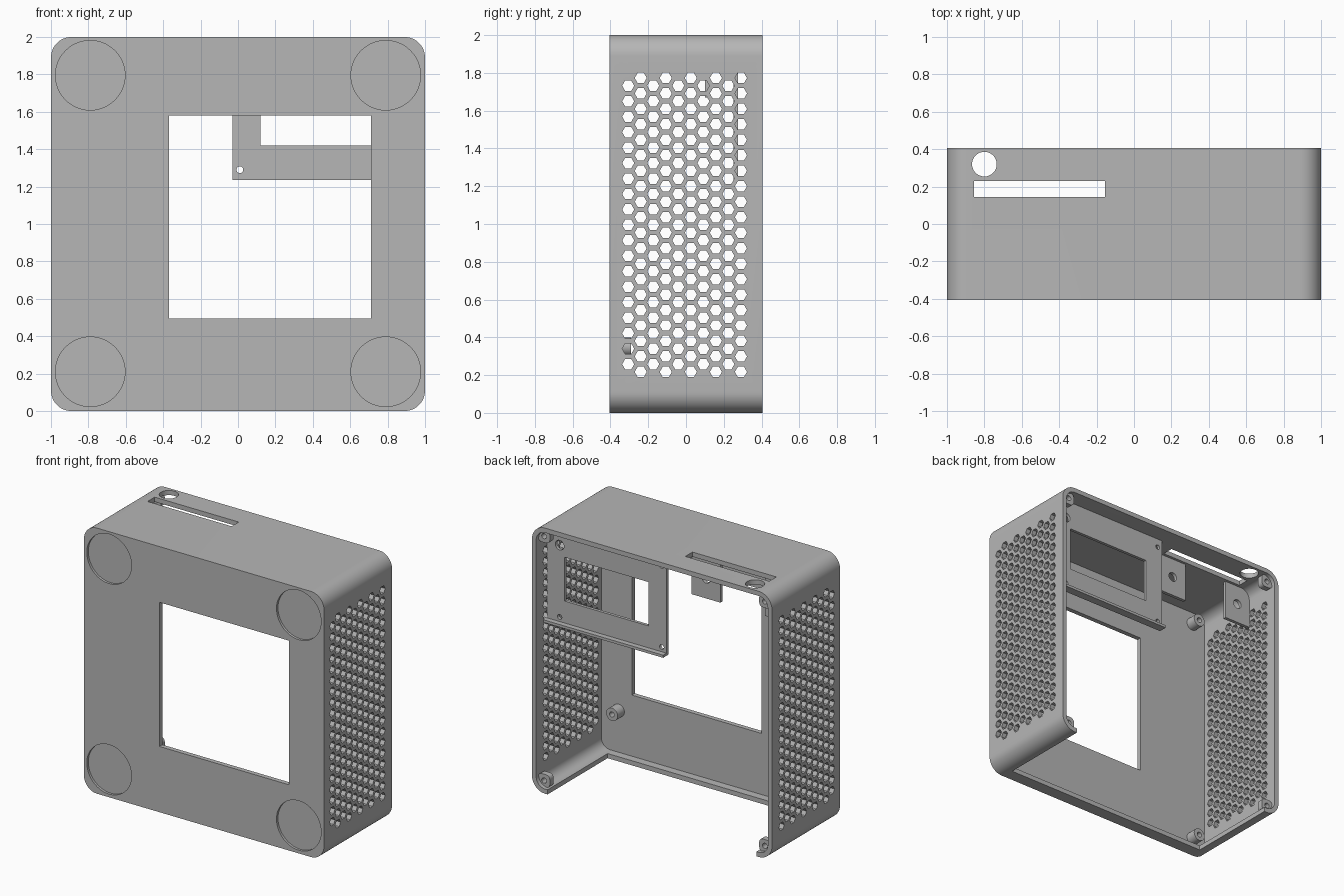
import bpy
import bmesh
from math import cos, sin, pi, radians

old = bpy.data.objects.get("Cube")
if old:
    bpy.data.objects.remove(old, do_unlink=True)

grey = bpy.data.materials.new("plain grey")
grey.use_nodes = True
colour = (0.47, 0.47, 0.47, 1)
grey.diffuse_color = colour
grey.node_tree.nodes["Principled BSDF"].inputs["Base Color"].default_value = colour

W, D, T, R = 1.0, 0.405, 0.035, 0.11   # half width, half depth, wall, corner radius


# Outline helpers
def ring(u, v, r, n=32):
    return [(u + r * cos(2 * pi * i / n), v + r * sin(2 * pi * i / n)) for i in range(n)]


def rect(u0, u1, v0, v1):
    return [(u0, v0), (u1, v0), (u1, v1), (u0, v1)]


def rounded(u0, u1, v0, v1, r, n=12):
    pts = []
    corners = [(u1 - r, v1 - r), (u0 + r, v1 - r), (u0 + r, v0 + r), (u1 - r, v0 + r)]
    for k, (u, v) in enumerate(corners):
        for i in range(n + 1):
            a = (k + i / n) * pi / 2
            pts.append((u + r * cos(a), v + r * sin(a)))
    return pts


# Extrudes every outline along its axis into one mesh object
def prisms(name, shapes):
    bm = bmesh.new()
    for axis, pts, lo, hi in shapes:
        def place(p, t):
            c = list(p)
            c.insert("xyz".index(axis), t)
            return bm.verts.new(c)
        a = [place(p, lo) for p in pts]
        b = [place(p, hi) for p in pts]
        bm.faces.new(a)
        bm.faces.new(b[::-1])
        for i in range(len(pts)):
            j = (i + 1) % len(pts)
            bm.faces.new((a[j], a[i], b[i], b[j]))
    bmesh.ops.recalc_face_normals(bm, faces=bm.faces)
    mesh = bpy.data.meshes.new(name)
    bm.to_mesh(mesh)
    bm.free()
    obj = bpy.data.objects.new(name, mesh)
    bpy.context.collection.objects.link(obj)
    mesh.materials.append(grey)
    return obj


def activate(obj):
    bpy.ops.object.select_all(action="DESELECT")
    obj.select_set(True)
    bpy.context.view_layer.objects.active = obj


def cut(obj, shapes):
    cutter = prisms("cutter", shapes)
    cutter.hide_render = True
    mod = obj.modifiers.new("cut", "BOOLEAN")
    mod.operation, mod.solver, mod.object = "DIFFERENCE", "EXACT", cutter
    activate(obj)
    bpy.ops.object.modifier_apply(modifier=mod.name)
    bpy.data.objects.remove(cutter, do_unlink=True)


def smooth(obj):
    activate(obj)
    bpy.ops.object.shade_smooth_by_angle(angle=radians(30))


# Case: rounded tray, open at the back
case = prisms("case", [("y", rounded(-W, W, 0, 2, R, 12), -D, D)])
cut(case, [("y", rounded(-W + T, W - T, T, 2 - T, R - T, 12), -D + T, D + 0.1)])

# Front window, foot recesses, top openings and open underside
openings = [
    ("y", rect(-0.37, 0.71, 0.495, 1.58), -0.6, -0.3),
    ("z", rect(-0.855, -0.155, 0.145, 0.23), 1.9, 2.1),
    ("z", ring(-0.8, 0.32, 0.066), 1.9, 2.1),
    ("z", rect(-0.87, 0.87, -0.31, 0.6), -0.1, 0.1),
]
for x in (-0.79, 0.79):
    for z in (0.21, 1.795):
        openings.append(("y", ring(x, z, 0.186, 48), -0.6, -D + 0.018))
cut(case, openings)

# Honeycomb vents through both side walls
vents = []
for col in range(10):
    odd = col % 2
    for row in range(19 + odd):
        z = 0.995 + (row - (18 + odd) / 2) * 0.0819
        vents.append(("x", ring(-0.306 + col * 0.0663, z, 0.032, 6), -1.2, 1.2))
cut(case, vents)
smooth(case)

# Mounting panel with window, screw holes and bottom ledge
panel = prisms("mounting_panel", [("y", rect(-0.03, W - T, 1.235, 2 - T), 0.252, 0.275)])
holes = [("y", rect(0.12, 0.82, 1.42, 1.75), 0, 0.5), ("y", ring(0.86, 1.83, 0.036), 0, 0.5)]
for x, z in ((0.01, 1.29), (0.86, 1.29), (0.01, 1.9)):
    holes.append(("y", ring(x, z, 0.018, 16), 0, 0.5))
cut(panel, holes)
smooth(panel)
prisms("panel_ledge", [("z", rect(-0.03, W - T, 0.275, 0.315), 1.235, 1.255)])

# Hanging tabs beside the top slot
for name, x0, x1 in (("inner_tab", -0.375, -0.135), ("outer_tab", -W + T, -0.745)):
    tab = prisms(name, [("y", rect(x0, x1, 1.67, 2 - T), 0.1, 0.125)])
    cut(tab, [("y", ring((x0 + x1) / 2, 1.82, 0.035, 24), 0, 0.3)])
    smooth(tab)

# Standoffs on the inside of the front plate
for x, z in ((-0.85, 0.11), (-0.85, 1.87), (0.82, 0.35), (0.82, 1.87)):
    boss = prisms("standoff", [("y", ring(x, z, 0.048), -D + T, -0.29)])
    cut(boss, [("y", ring(x, z, 0.02, 16), -0.35, -0.2)])
    smooth(boss)

# Screw lugs in the four back corners
for s in (-1, 1):
    for z in (0.08, 1.92):
        lug = prisms("corner_lug", [("y", rounded(s * 0.92 - 0.048, s * 0.92 + 0.048,
                                                  z - 0.048, z + 0.048, 0.03, 4), 0.33, 0.375)])
        cut(lug, [("y", ring(s * 0.92, z, 0.02, 16), 0.2, 0.5)])
        smooth(lug)
